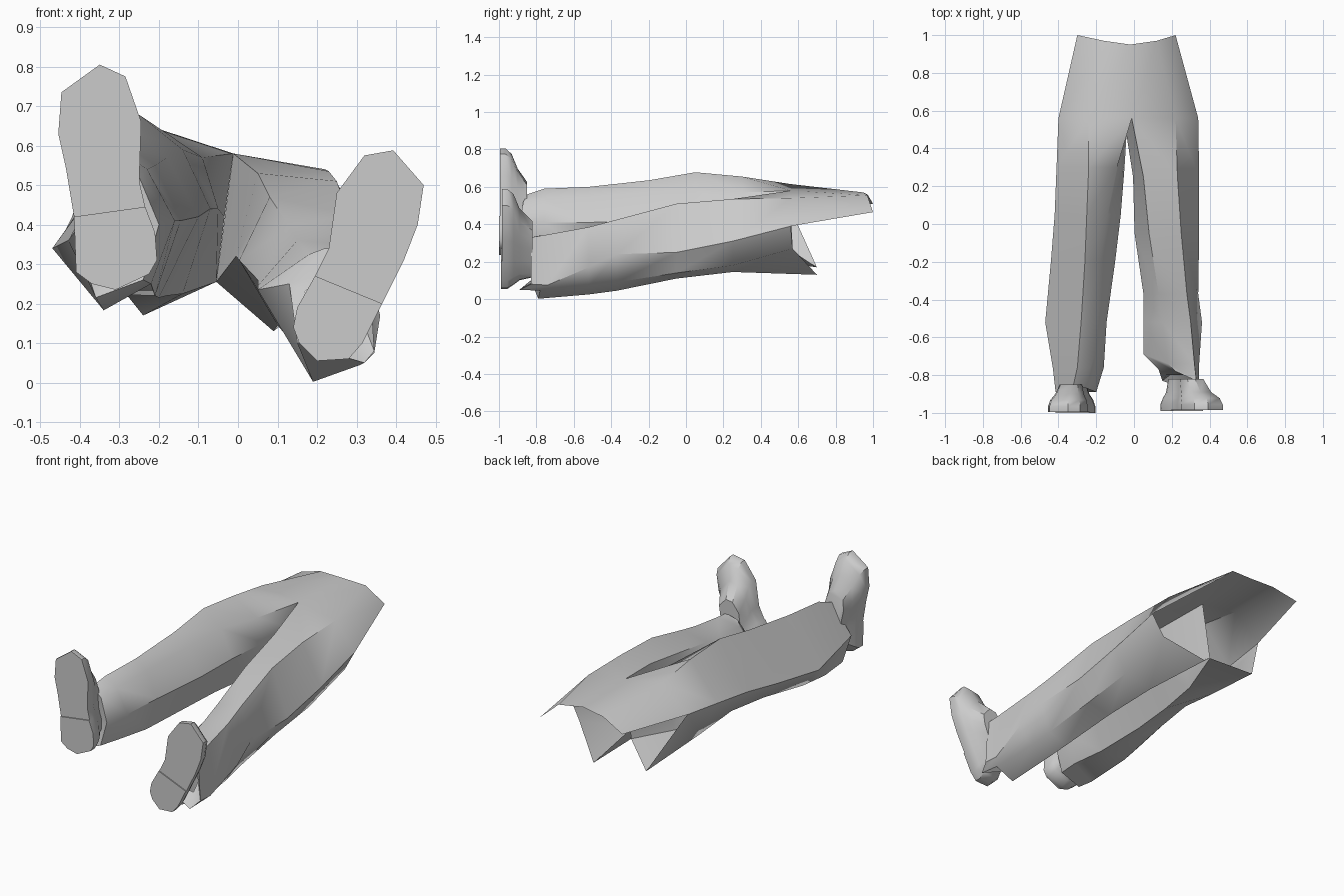
import bpy, bmesh, math
from mathutils import Vector

cube = bpy.data.objects.get("Cube")
if cube:
    bpy.data.objects.remove(cube, do_unlink=True)

grey = bpy.data.materials.new("plain grey")
grey.use_nodes = True
COL = (0.6, 0.6, 0.6, 1)
grey.diffuse_color = COL
grey.node_tree.nodes["Principled BSDF"].inputs["Base Color"].default_value = COL


def finish(bm, name, angle):
    bmesh.ops.remove_doubles(bm, verts=bm.verts, dist=0.0005)
    bmesh.ops.recalc_face_normals(bm, faces=bm.faces)
    me = bpy.data.meshes.new(name)
    bm.to_mesh(me)
    bm.free()
    me.materials.append(grey)
    ob = bpy.data.objects.new(name, me)
    bpy.context.collection.objects.link(ob)
    bpy.ops.object.select_all(action='DESELECT')
    ob.select_set(True)
    bpy.context.view_layer.objects.active = ob
    bpy.ops.object.shade_smooth_by_angle(angle=math.radians(angle))


def loft(bm, rows, closed):
    """Skin neighbouring rows of points."""
    vs = [[bm.verts.new(p) for p in row] for row in rows]
    n = len(rows[0])
    for a, b in zip(vs, vs[1:]):
        for i in range(n if closed else n - 1):
            j = (i + 1) % n
            bm.faces.new((a[i], a[j], b[j], b[i]))
    return vs


def sections(table):
    return [[(x, y + dy, z) for (x, z), dy in zip(pts, dys)] for y, dys, pts in table]


FLAT = (0,) * 6
# Leg sections from the turned-in hem to the thigh:
# outer, top, inner top, inner, bottom, outer bottom
right_leg = sections([
    (-.85, FLAT, [(-.36, .40), (-.32, .49), (-.29, .47), (-.27, .40), (-.28, .33), (-.34, .32)]),
    (-.89, (0, .04, .02, 0, 0, 0), [(-.415, .38), (-.32, .56), (-.25, .52), (-.20, .40), (-.24, .26), (-.36, .215)]),
    (-.76, FLAT, [(-.43, .36), (-.30, .59), (-.23, .54), (-.16, .41), (-.22, .25), (-.34, .183)]),
    (-.52, FLAT, [(-.47, .34), (-.28, .60), (-.21, .55), (-.145, .41), (-.21, .22), (-.37, .225)]),
    (-.20, FLAT, [(-.44, .38), (-.26, .635), (-.18, .57), (-.10, .42), (-.20, .215), (-.35, .275)]),
    (.05, FLAT, [(-.42, .42), (-.25, .678), (-.14, .59), (-.07, .44), (-.18, .22), (-.32, .285)]),
    (.30, FLAT, [(-.41, .45), (-.24, .655), (-.09, .57), (-.05, .44), (-.14, .225), (-.30, .245)]),
    (.56, (0, 0, 0, .005, .01, .14), [(-.40, .48), (-.24, .615), (-.012, .58), (-.034, .42), (-.055, .255), (-.24, .17)]),
])
left_leg = sections([
    (-.80, FLAT, [(.31, .17), (.29, .28), (.22, .28), (.17, .23), (.19, .12), (.28, .10)]),
    (-.83, (0, 0, .05, .06, 0, -.06), [(.345, .08), (.33, .33), (.22, .34), (.13, .25), (.15, .10), (.32, .05)]),
    (-.74, (0, 0, 0, .05, -.05, -.04), [(.345, .075), (.32, .345), (.18, .325), (.05, .235), (.19, .002), (.31, .045)]),
    (-.52, FLAT, [(.36, .17), (.30, .385), (.15, .36), (.05, .245), (.18, .025), (.29, .065)]),
    (-.37, FLAT, [(.34, .24), (.28, .425), (.13, .395), (.05, .26), (.17, .045), (.28, .09)]),
    (-.05, FLAT, [(.345, .25), (.25, .51), (.08, .47), (.003, .31), (.13, .11), (.27, .14)]),
    (.25, FLAT, [(.345, .31), (.23, .535), (.05, .53), (-.005, .32), (.10, .145), (.27, .18)]),
    (.56, (0, 0, 0, .01, .14, .01), [(.34, .39), (.22, .54), (-.012, .58), (-.055, .255), (.09, .13), (.27, .27)]),
])

# Trousers: two tubes and the front panel up to the waist
bm = bmesh.new()
loft(bm, right_leg, True)
loft(bm, left_leg, True)
r, l = right_leg[-1], left_leg[-1]
hip = [r[0], r[1], r[2], l[1], l[0]]
waist = [(-.30, 1, .51), (-.16, .97, .56), (-.02, .95, .57), (.12, .97, .555), (.22, 1, .465)]
loft(bm, [hip, waist], False)
finish(bm, "trousers", 45)


def shoe(side, outline, heel_count, y0, ankle, reach):
    """Heel points come first in the outline."""
    pts = [Vector(p) for p in outline]
    mid = sum(pts, Vector((0, 0))) / len(pts)
    ank = Vector(ankle)

    def ring(c, s, y):
        return [((c + (p - c) * s).x, y0 + y, (c + (p - c) * s).y) for p in pts]

    bm = bmesh.new()
    vs = loft(bm, [ring(mid, 1, .006), ring(mid, 1, .035), ring(mid, .91, .068),
                   ring(ank * .75 + mid * .25, .72, .1), ring(ank, .56, reach)], True)
    bm.faces.new(vs[0])
    bm.faces.new(vs[-1])
    finish(bm, side + "_shoe", 40)

    # Thin heel plate under the back of the sole
    bm = bmesh.new()
    heel = pts[:heel_count]
    vs = loft(bm, [[(p.x, y0 + y, p.y) for p in heel] for y in (0, .008)], True)
    bm.faces.new(vs[0])
    bm.faces.new(vs[1])
    finish(bm, side + "_heel", 30)


shoe("right", [(-.235, .445), (-.21, .38), (-.205, .31), (-.225, .275), (-.31, .235), (-.37, .25),
               (-.41, .28), (-.415, .42), (-.435, .54), (-.455, .63), (-.447, .735), (-.35, .805),
               (-.285, .775), (-.245, .66), (-.25, .51)], 8, -1.0, (-.315, .40), .15)
shoe("left", [(.365, .20), (.315, .10), (.28, .06), (.20, .055), (.155, .10), (.14, .14), (.15, .19),
              (.195, .27), (.23, .34), (.25, .48), (.32, .575), (.393, .588), (.47, .50),
              (.455, .40), (.42, .31)], 8, -.99, (.235, .195), .17)
